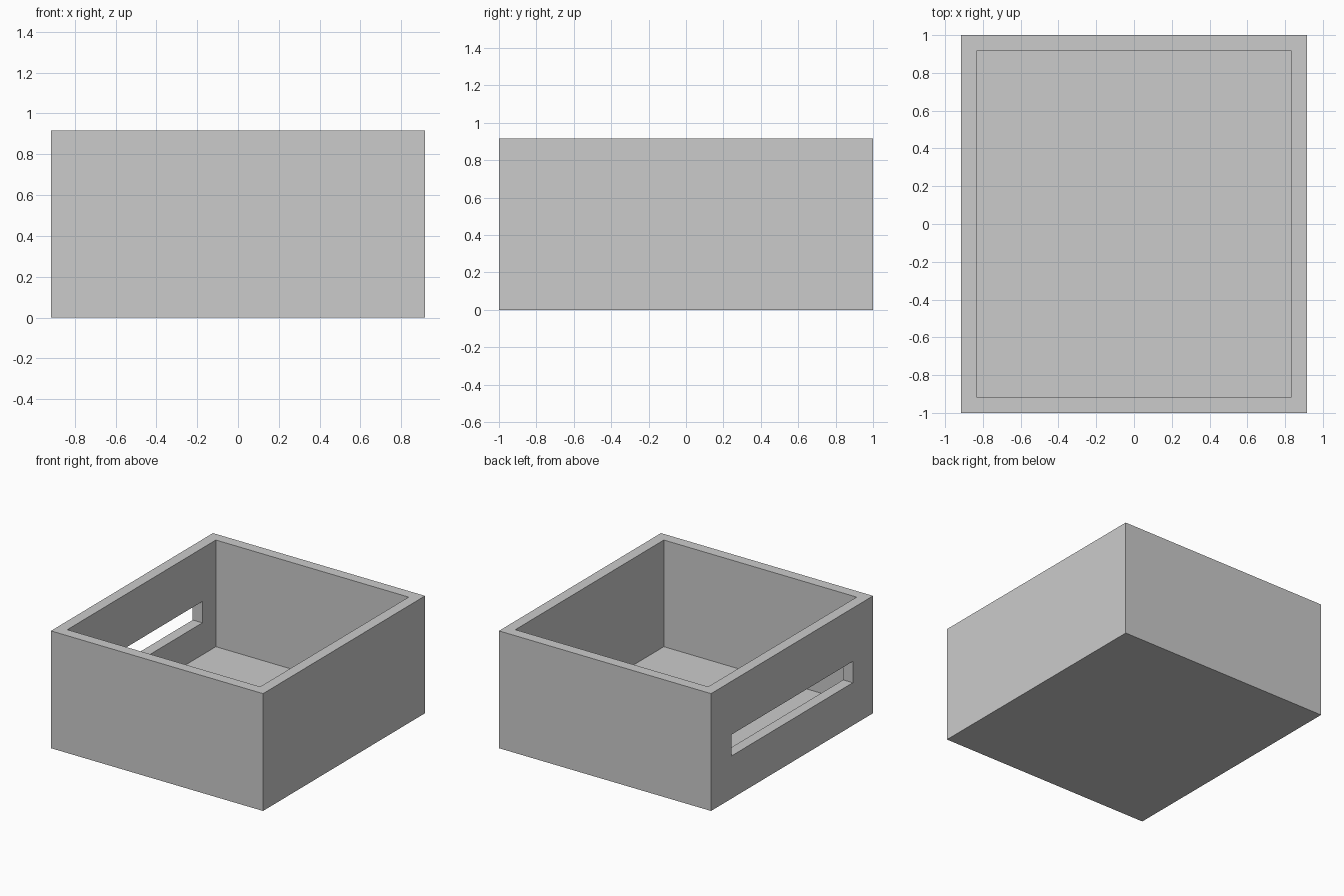
import bpy
import bmesh
from mathutils import Matrix, Vector

default = bpy.data.objects.get("Cube")
if default:
    bpy.data.objects.remove(default, do_unlink=True)

U = 1 / 12                      # wall thickness, the module of every size
WIDTH, LENGTH, HEIGHT = 22 * U, 24 * U, 11 * U

grey = bpy.data.materials.new("plain grey")
grey.use_nodes = True
colour = (0.6, 0.6, 0.6, 1)
grey.diffuse_color = colour
grey.node_tree.nodes["Principled BSDF"].inputs["Base Color"].default_value = colour


def block(name, size, centre):
    """Flat-shaded box of a given size and centre."""
    bm = bmesh.new()
    bmesh.ops.create_cube(
        bm, size=1,
        matrix=Matrix.Translation(centre) @ Matrix.Diagonal((*size, 1)))
    mesh = bpy.data.meshes.new(name)
    bm.to_mesh(mesh)
    bm.free()
    mesh.materials.append(grey)
    obj = bpy.data.objects.new(name, mesh)
    bpy.context.collection.objects.link(obj)
    return obj


def cut(target, cutter):
    """Subtract the cutter from the target, then discard it."""
    cutter.hide_render = True
    mod = target.modifiers.new("cut", "BOOLEAN")
    mod.operation = "DIFFERENCE"
    mod.solver = "EXACT"
    mod.object = cutter
    bpy.context.view_layer.objects.active = target
    bpy.ops.object.modifier_apply(modifier=mod.name)
    bpy.data.objects.remove(cutter, do_unlink=True)


# Solid body
box = block("open_box", (WIDTH, LENGTH, HEIGHT), Vector((0, 0, HEIGHT / 2)))

# Hollow interior, leaving a floor as thick as the walls
cut(box, block("interior", (WIDTH - 2 * U, LENGTH - 2 * U, HEIGHT),
               Vector((0, 0, HEIGHT / 2 + U))))

# Long slot through the right wall only
cut(box, block("slot", (3 * U, 18 * U, 2 * U),
               Vector((-WIDTH / 2, 0, 5 * U))))
